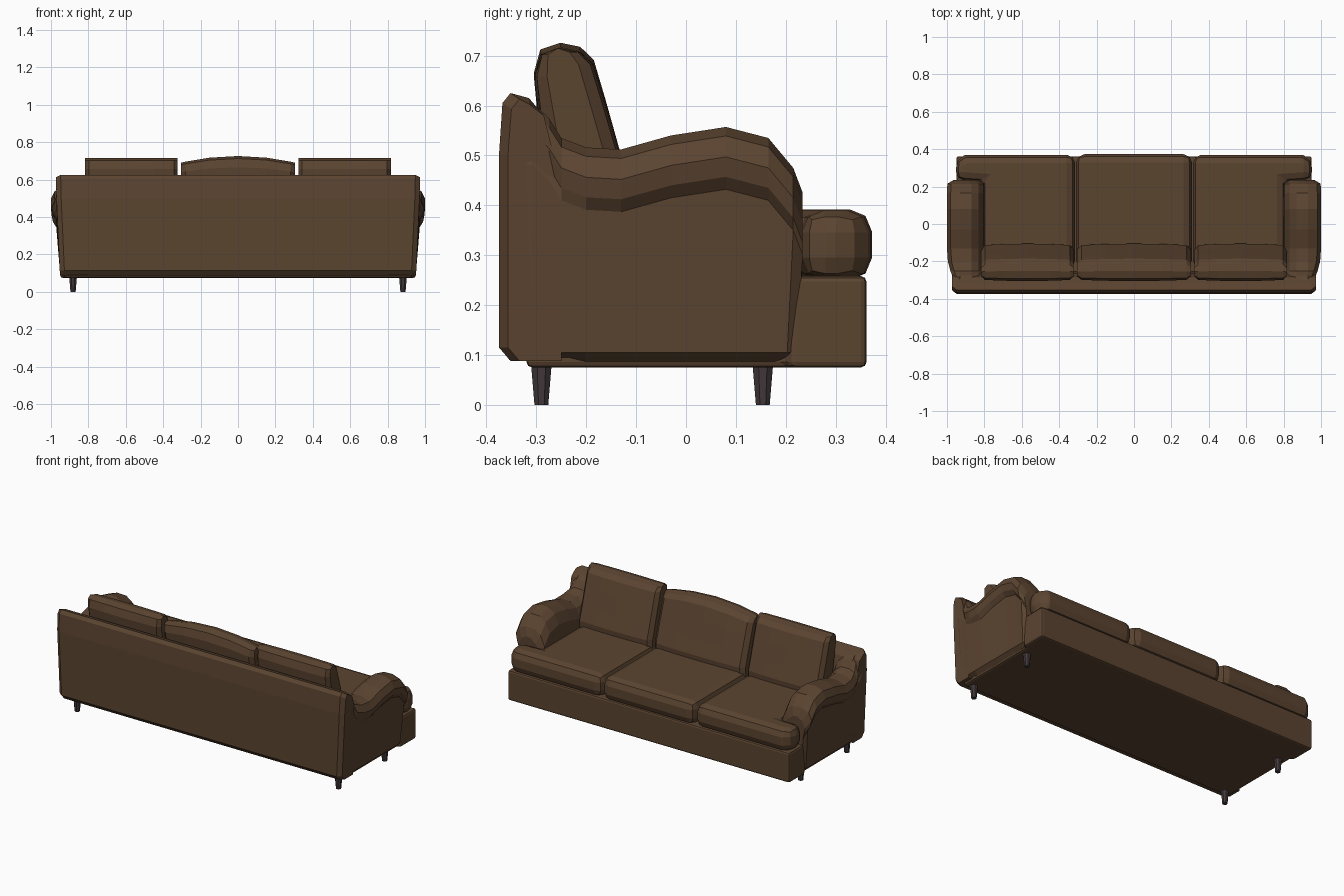
import bpy, bmesh

if "Cube" in bpy.data.objects:
    bpy.data.objects.remove(bpy.data.objects["Cube"])


def material(name, rgb):
    m = bpy.data.materials.new(name)
    m.diffuse_color = (*rgb, 1)
    m.use_nodes = True
    m.node_tree.nodes["Principled BSDF"].inputs["Base Color"].default_value = m.diffuse_color
    return m


BROWN = material("brown upholstery", (0.105, 0.058, 0.030))
DARK = material("dark leg wood", (0.055, 0.040, 0.044))


def loft(name, rings, mat):
    """Skin a list of equal-length closed rings and cap both ends."""
    bm = bmesh.new()
    vs = [[bm.verts.new(p) for p in r] for r in rings]
    n = len(rings[0])
    for a, b in zip(vs, vs[1:]):
        for i in range(n):
            j = (i + 1) % n
            bm.faces.new((a[i], a[j], b[j], b[i]))
    bm.faces.new(vs[0])
    bm.faces.new(vs[-1])
    bmesh.ops.recalc_face_normals(bm, faces=bm.faces)
    me = bpy.data.meshes.new(name)
    bm.to_mesh(me)
    bm.free()
    ob = bpy.data.objects.new(name, me)
    bpy.context.collection.objects.link(ob)
    me.materials.append(mat)
    return ob


def bevel(ob, width, segments=2):
    m = ob.modifiers.new("soft edges", "BEVEL")
    m.width, m.segments = width, segments
    m.limit_method = "ANGLE"
    m.angle_limit = 0.7
    return ob


def slab(name, outline, z0, z1, width):
    """Upholstered slab from a plan outline."""
    rings = [[(x, y, z) for x, y in outline] for z in (z0, z1)]
    return bevel(loft(name, rings, BROWN), width)


# Base with a wider front rail
slab("base", [(-0.93, -0.32), (0.93, -0.32), (0.93, 0.2), (0.95, 0.21),
              (0.95, 0.362), (-0.95, 0.362), (-0.95, 0.21), (-0.93, 0.2)],
     0.075, 0.258, 0.035)

# Backrest panel, slightly narrower at the bottom and thinner at the top
back_prof = [(-0.352, 0.088), (-0.375, 0.115), (-0.375, 0.5), (-0.368, 0.605),
             (-0.352, 0.625), (-0.315, 0.615), (-0.285, 0.58), (-0.265, 0.5),
             (-0.25, 0.3), (-0.25, 0.088)]
rings = []
for s, inset in ((-1, 0), (-1, 0.025), (1, 0.025), (1, 0)):
    k = 1 if inset == 0 else 0
    rings.append([(s * (0.948 + 0.045 * min(z, 0.55) - inset),
                   y + (0.018 * k if y < -0.34 else 0),
                   z - k * (0.012 if z > 0.6 else 0)) for y, z in back_prof])
loft("backrest", rings, BROWN)

# Rolled arms: sections along y as (y, top height, outer bulge, end inset)
arm_path = [(-0.355, 0.61, 0.965, 0.012), (-0.31, 0.607, 0.968, 0),
            (-0.275, 0.575, 0.972, 0), (-0.25, 0.535, 0.982, 0),
            (-0.20, 0.516, 0.995, 0), (-0.13, 0.512, 1.0, 0),
            (-0.03, 0.540, 1.0, 0), (0.08, 0.557, 1.0, 0),
            (0.165, 0.535, 1.0, 0), (0.215, 0.475, 0.998, 0),
            (0.234, 0.425, 0.985, 0.018)]
for s, side in ((-1, "left"), (1, "right")):
    rings = []
    for y, t, o, e in arm_path:
        sec = [(0.92, 0.078), (0.952, 0.105), (0.972, t - 0.125),
               (o - 0.008, t - 0.10), (o, t - 0.06), (o - 0.02, t - 0.018),
               (0.93, t), (0.87, t - 0.002), (0.832, t - 0.03),
               (0.805, t - 0.09), (0.79, 0.28), (0.79, 0.078)]
        rings.append([(s * (x + (e if x < 0.89 else -e)),
                       y - (0.012 if y > 0.2 and z < 0.2 else 0),
                       z + (0.012 if z < 0.1 and abs(y) > 0.2 else 0))
                      for x, z in sec])
    loft(side + "_arm", rings, BROWN)

# Seat cushions: square centre, outer ones wrap in front of the arms
slab("seat_cushion_centre", [(-0.31, -0.24), (0.31, -0.24), (0.31, 0.373),
                             (-0.31, 0.373)], 0.25, 0.392, 0.045)
for s, side in ((-1, "left"), (1, "right")):
    slab("seat_cushion_" + side,
         [(s * x, y) for x, y in ((0.315, -0.24), (0.81, -0.24), (0.81, 0.225),
                                  (0.952, 0.235), (0.952, 0.345), (0.9, 0.37),
                                  (0.315, 0.37))], 0.25, 0.390, 0.045)

# Leaning back cushions
cush = [(-0.22, 0.36), (-0.29, 0.5), (-0.305, 0.66), (-0.292, 0.705),
        (-0.252, 0.718), (-0.212, 0.71), (-0.185, 0.685), (-0.162, 0.61),
        (-0.13, 0.5), (-0.105, 0.42), (-0.11, 0.36)]


def back_cushion(name, cx, half, arch):
    rings = []
    for u in (-1, -0.92, -0.5, 0, 0.5, 0.92, 1):
        thick = 0.55 if abs(u) == 1 else 1 - 0.12 * u * u
        ring = []
        for y, z in cush:
            mid = -0.165 - 0.27 * (z - 0.36)      # lean line
            top = max(0, (z - 0.5) / 0.22)
            dz = top * (0.008 - arch * u * u if arch else -0.003)
            ring.append((cx + u * half, mid + (y - mid) * thick, z + dz))
        rings.append(ring)
    loft(name, rings, BROWN)


back_cushion("back_cushion_centre", 0, 0.305, 0.036)
back_cushion("back_cushion_left", -0.57, 0.247, 0)
back_cushion("back_cushion_right", 0.57, 0.247, 0)

# Tapered legs
for x in (-0.882, 0.882):
    for y, name in ((-0.29, "back_leg"), (0.154, "front_leg")):
        bpy.ops.mesh.primitive_cone_add(vertices=8, radius1=0.015, radius2=0.024,
                                        depth=0.1, location=(x, y, 0.05),
                                        rotation=(0, 0, 0.3927))
        leg = bpy.context.object
        leg.name = name
        leg.data.materials.append(DARK)
